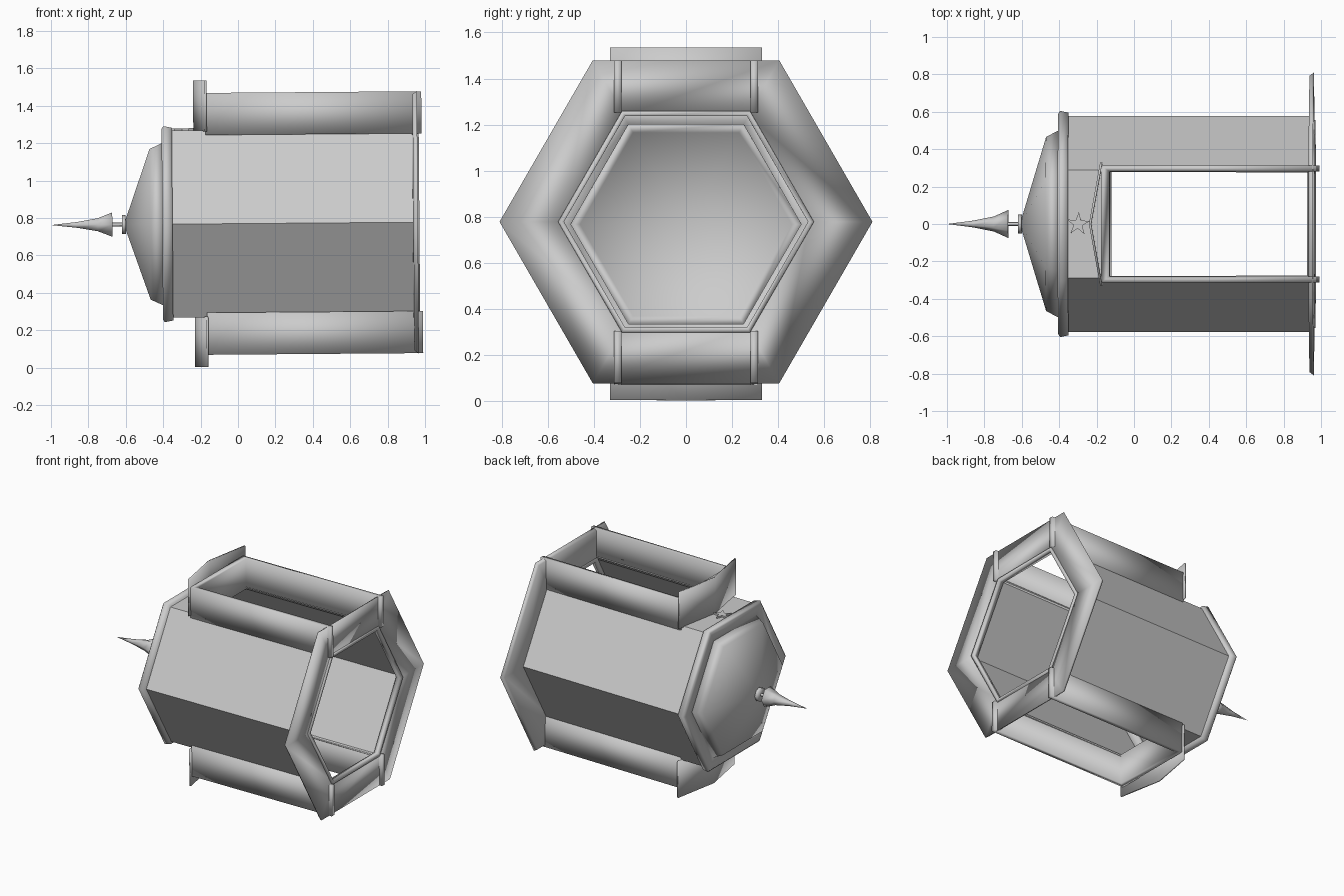
import bpy, bmesh, math
from mathutils import Matrix

cube = bpy.data.objects.get("Cube")
if cube:
    bpy.data.objects.remove(cube, do_unlink=True)

grey = bpy.data.materials.new("light grey")
grey.use_nodes = True
COLOUR = (0.6, 0.6, 0.6, 1)
grey.diffuse_color = COLOUR
grey.node_tree.nodes["Principled BSDF"].inputs["Base Color"].default_value = COLOUR

# The lantern lies along x with a slight tilt
POSE = Matrix.Translation((0, 0, 0.77)) @ Matrix.Rotation(math.radians(-0.45), 4, 'Y')


def finish(name, bm, smooth=True):
    """Turn a bmesh into a posed object, soft all over or flat faced."""
    bmesh.ops.recalc_face_normals(bm, faces=bm.faces)
    for face in bm.faces:
        face.smooth = smooth
    mesh = bpy.data.meshes.new(name)
    bm.to_mesh(mesh)
    bm.free()
    mesh.materials.append(grey)
    obj = bpy.data.objects.new(name, mesh)
    bpy.context.collection.objects.link(obj)
    obj.matrix_world = POSE
    return obj


def lathe(name, profile, sides=6, closed=False):
    """Spin (x, radius) points round the x axis, with corners at +y and -y."""
    bm = bmesh.new()
    rings = []
    for x, r in profile:
        ring = []
        for i in range(sides):
            a = math.tau * i / sides
            ring.append(bm.verts.new((x, r * math.cos(a), r * math.sin(a))))
        rings.append(ring)
    pairs = list(zip(rings, rings[1:]))
    if closed:
        pairs.append((rings[-1], rings[0]))
    for a, b in pairs:
        for i in range(sides):
            j = (i + 1) % sides
            bm.faces.new((a[i], a[j], b[j], b[i]))
    bmesh.ops.remove_doubles(bm, verts=bm.verts, dist=0.0005)
    return finish(name, bm)


def prism(name, outline, z0, z1, smooth=True):
    """Raise an outline in x and y from z0 to z1."""
    bm = bmesh.new()
    face = bm.faces.new([bm.verts.new((x, y, z0)) for x, y in outline])
    new = bmesh.ops.extrude_face_region(bm, geom=[face], use_keep_orig=True)["geom"]
    bmesh.ops.translate(bm, vec=(0, 0, z1 - z0),
                        verts=[v for v in new if isinstance(v, bmesh.types.BMVert)])
    return finish(name, bm, smooth)


# Body: flat hexagonal tube whose top and bottom panels stop short to leave windows
bm = bmesh.new()
R, BACK, WINDOW, FRONT = 0.577, -0.37, -0.13, 0.95
rows = []
for x in (BACK, WINDOW, FRONT):
    rows.append([bm.verts.new((x, R * math.cos(k * math.pi / 3), R * math.sin(k * math.pi / 3)))
                 for k in range(6)])
for part in range(2):
    for k in range(6):
        if part == 1 and k in (1, 4):
            continue
        n = (k + 1) % 6
        bm.faces.new((rows[part][k], rows[part][n], rows[part + 1][n], rows[part + 1][k]))
body = finish("body", bm, smooth=False)
wall = body.modifiers.new("wall thickness", 'SOLIDIFY')
wall.thickness = 0.015
wall.offset = -1

# Wide flange round the open end, with a softly rounded edge
lathe("end_flange", [(0.962, 0.81), (0.962, 0.535), (0.935, 0.55), (0.938, 0.792)], closed=True)
lathe("opening_lip", [(0.93, 0.56), (0.97, 0.555), (0.97, 0.53), (0.93, 0.53)], closed=True)

# Cap: rim, hollow cone and pointed finial
lathe("cap_rim", [(-0.35, 0.595), (-0.395, 0.605), (-0.405, 0.59), (-0.40, 0.50), (-0.35, 0.50)],
      closed=True)
lathe("cap_cone", [(-0.61, 0), (-0.47, 0.465), (-0.395, 0.505), (-0.45, 0.46), (-0.595, 0)])
lathe("finial_collar", [(-0.60, 0), (-0.60, 0.05), (-0.62, 0.05), (-0.62, 0)], sides=8)
lathe("finial_rod", [(-0.60, 0.01), (-0.68, 0.01)], sides=8)
lathe("finial_spike", [(-0.675, 0), (-0.672, 0.075), (-0.75, 0.04), (-0.86, 0.018), (-1.0, 0)])

# Window frames above and below: three-sided wall and a bent end plate
frame = [(0.985, 0.312), (-0.17, 0.312), (-0.17, -0.312), (0.985, -0.312),
         (0.985, -0.28), (-0.125, -0.28), (-0.125, 0.28), (0.985, 0.28)]
plate = [(-0.175, -0.33), (-0.235, 0), (-0.175, 0.33),
         (-0.163, 0.33), (-0.223, 0), (-0.163, -0.33)]
for label, s in (("upper", 1), ("lower", -1)):
    prism(f"{label}_window_frame", frame, *sorted((s * 0.475, s * 0.70)))
    prism(f"{label}_bent_plate", plate, *sorted((s * 0.495, s * 0.766)))

# Small star on the top panel
star = []
for i in range(10):
    r = 0.065 if i % 2 == 0 else 0.024
    a = math.tau * i / 10 + 0.25
    star.append((-0.295 + r * math.cos(a), r * math.sin(a)))
prism("star", star, 0.495, 0.512, smooth=False)
